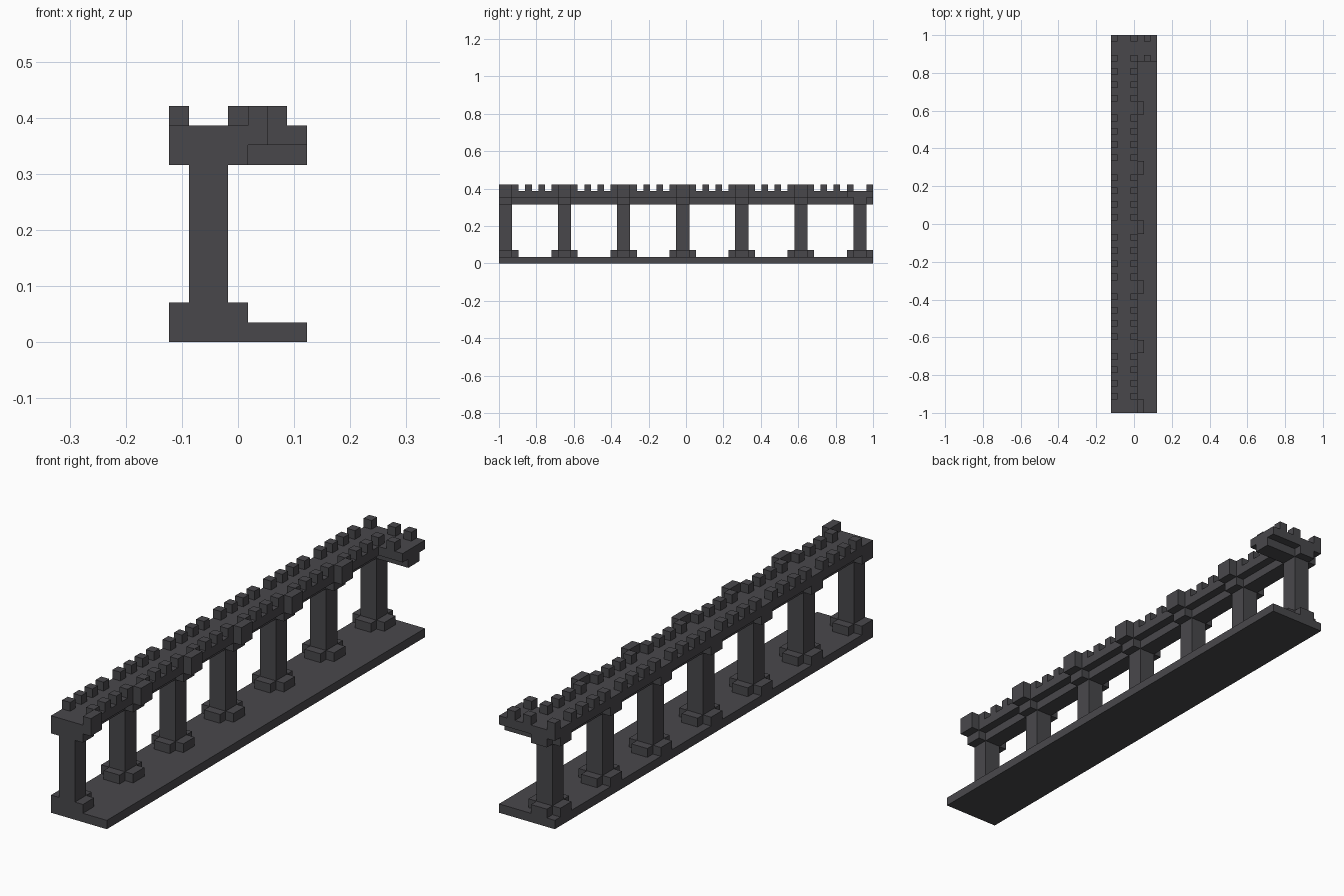
import bpy
import bmesh
from mathutils import Matrix, Vector

if "Cube" in bpy.data.objects:
    bpy.data.objects.remove(bpy.data.objects["Cube"], do_unlink=True)

# The bridge is laid out on a block grid: 7 wide, 57 long, 12 high
WIDE, LONG = 7, 57
UNIT = 2 / LONG
SPACING = 9

stone = bpy.data.materials.new("dark_grey_stone")
stone.use_nodes = True
colour = (0.066, 0.064, 0.071, 1)
stone.diffuse_color = colour
stone.node_tree.nodes["Principled BSDF"].inputs["Base Color"].default_value = colour


def blocks(name, boxes):
    """One object from boxes given as (x, y, z, width, length, height) in blocks."""
    bm = bmesh.new()
    for x, y, z, w, l, h in boxes:
        start, end = max(y, 0), min(y + l, LONG)
        if end <= start:
            continue
        centre = Vector((x + w / 2 - WIDE / 2, (start + end) / 2 - LONG / 2, z + h / 2))
        size = Vector((w, end - start, h)) * UNIT
        bmesh.ops.create_cube(
            bm, size=1,
            matrix=Matrix.Translation(centre * UNIT) @ Matrix.Diagonal(size).to_4x4())
    mesh = bpy.data.meshes.new(name)
    bm.to_mesh(mesh)
    bm.free()
    mesh.materials.append(stone)
    obj = bpy.data.objects.new(name, mesh)
    bpy.context.collection.objects.link(obj)
    return obj


piers = [SPACING * i for i in range(7)]
last = piers[-1]

# Ground slab
blocks("base_slab", [(0, 0, 0, WIDE, LONG, 1)])

# Piers, each with a cross-shaped foot and a capital
for i, y in enumerate(piers, 1):
    blocks(f"pier_{i}", [(1, y, 1, 2, 2, 8)])
    blocks(f"foot_{i}", [(0, y, 1, 1, 2, 1), (3, y, 1, 1, 2, 1),
                         (1, y - 1, 1, 2, 1, 1), (1, y + 2, 1, 2, 1, 1)])
    blocks(f"capital_{i}", [(0, y, 9, 1, 2, 1), (3, y, 9, 1, 2, 1)])

# Lower beam and walkway deck
blocks("beam", [(1, 0, 9, 2, LONG, 1)])
blocks("deck", [(0, 0, 10, 4, LONG, 1)])

# Turrets overhanging the wide side at every pier but the last
for i, y in enumerate(piers[:-1], 1):
    blocks(f"turret_{i}", [(4, y, 10, 1, 2, 2)])

# Side arm branching off at the back end
blocks("arm_beam", [(4, last, 9, 3, 2, 1)])
blocks("arm_deck", [(4, last - 1, 10, 3, 4, 1)])
blocks("arm_battlement", [(5, y, 11, 1, 1, 1) for y in (last - 1, last + 2)])

# Battlements along both edges of the walkway
rows = [y + step for y in piers for step in (2, 4, 6, 8) if y + step < LONG]
for name, x in (("right_battlement", 0), ("left_battlement", 3)):
    blocks(name, [(x, y, 11, 1, 1, 1) for y in rows])
